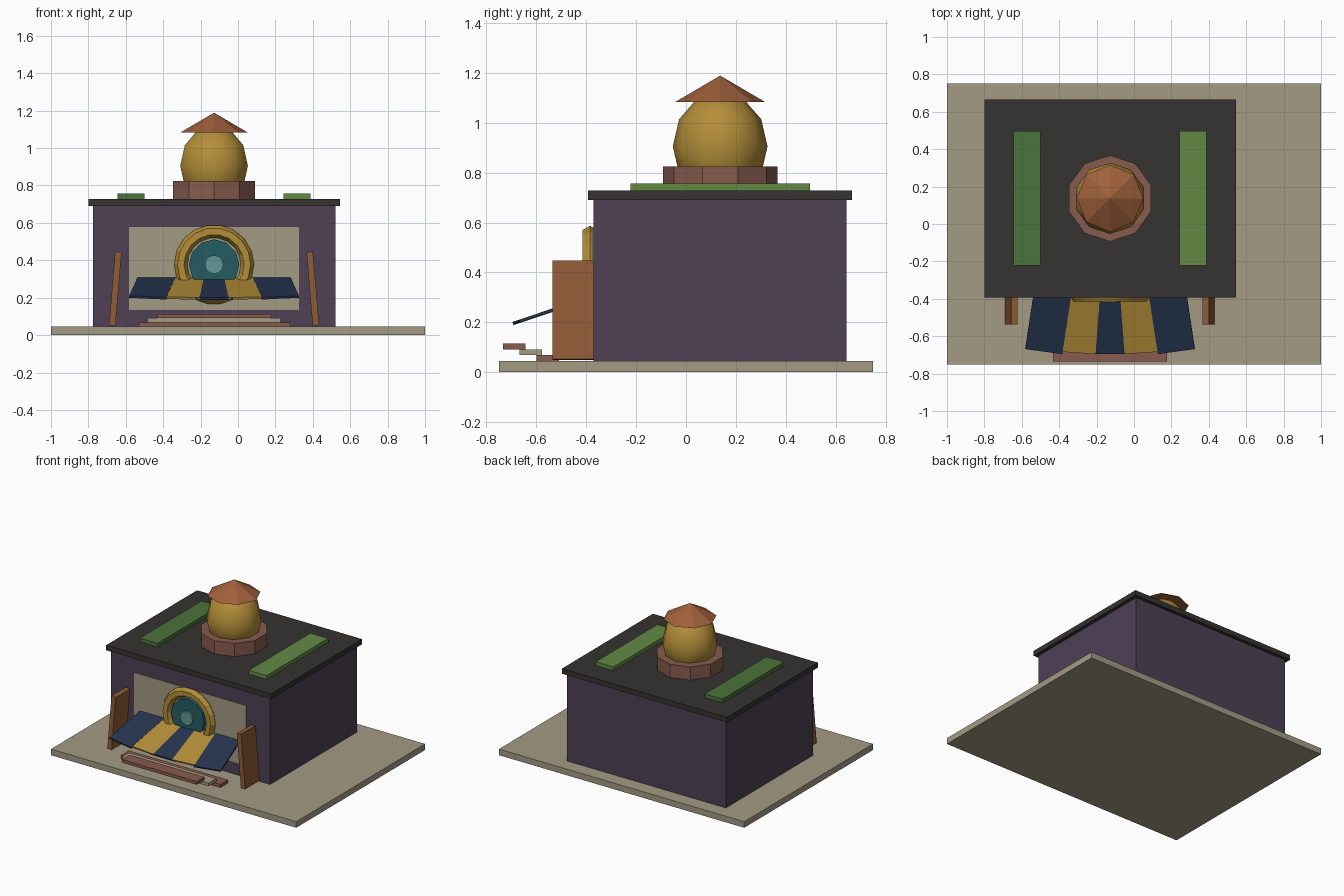
import bpy
from math import radians, pi
from mathutils import Matrix, Vector

if "Cube" in bpy.data.objects:
    bpy.data.objects.remove(bpy.data.objects["Cube"])

CX, CY = -0.128, 0.137   # centre of the building
ROS_Z = 0.377            # centre height of the round window


def mat(name, hexcol):
    m = bpy.data.materials.new(name)
    rgb = [int(hexcol[i:i + 2], 16) / 255 for i in (0, 2, 4)]
    m.diffuse_color = [c / 12.92 if c < 0.04 else ((c + 0.055) / 1.055) ** 2.4 for c in rgb] + [1]
    m.use_nodes = True
    m.node_tree.nodes["Principled BSDF"].inputs["Base Color"].default_value = m.diffuse_color
    return m


STONE = mat("stone", "A39B84")
PLUM = mat("plum", "4E4055")
SLATE = mat("slate", "353331")
LEAF = mat("leaf", "638A45")
DARK_LEAF = mat("dark_leaf", "4A743B")
BRICK = mat("brick", "875B4E")
GOLD = mat("gold", "B38E38")
COPPER = mat("copper", "A0603C")
TEAL = mat("teal", "245C62")
GLASS = mat("glass", "629799")
NAVY = mat("navy", "25344F")
WOOD = mat("wood", "915B36")


def finish(name, m):
    ob = bpy.context.object
    ob.name = name
    ob.data.materials.append(m)
    return ob


def box(name, m, x, y, z):
    """Box from (min, max) ranges."""
    bpy.ops.mesh.primitive_cube_add(size=1)
    ob = finish(name, m)
    size = Vector([r[1] - r[0] for r in (x, y, z)])
    mid = Vector([(r[0] + r[1]) / 2 for r in (x, y, z)])
    ob.data.transform(Matrix.Diagonal((*size, 1)))
    ob.location = mid
    return ob


def disc(name, m, r, y0, y1, sides):
    """Round plate facing the front, centred on the window."""
    bpy.ops.mesh.primitive_cylinder_add(vertices=sides, radius=r, depth=y1 - y0,
                                        location=(CX, (y0 + y1) / 2, ROS_Z),
                                        rotation=(pi / 2, 0, 0))
    return finish(name, m)


# ground slab, walls, roof
box("ground_slab", STONE, (-1, 1), (-0.75, 0.75), (0, 0.045))
box("walls", PLUM, (-0.775, 0.52), (-0.37, 0.643), (0.045, 0.69))
box("roof_slab", SLATE, (-0.80, 0.545), (-0.392, 0.666), (0.69, 0.728))

# planted strips on the roof
box("roof_planter_left", DARK_LEAF, (-0.645, -0.50), (-0.222, 0.497), (0.728, 0.756))
box("roof_planter_right", LEAF, (0.243, 0.388), (-0.222, 0.497), (0.728, 0.756))

# roof turret: drum, dome, conical cap
bpy.ops.mesh.primitive_cylinder_add(vertices=10, radius=0.23, depth=0.097, location=(CX, CY, 0.7765))
finish("turret_drum", BRICK)
bpy.ops.mesh.primitive_uv_sphere_add(segments=10, ring_count=6, radius=0.19, location=(CX, CY, 0.905))
dome = finish("turret_dome", GOLD)
dome.data.transform(Matrix.Diagonal((1, 1, 1.15, 1)))
bpy.ops.object.shade_smooth_by_angle(angle=radians(40))
bpy.ops.mesh.primitive_cone_add(vertices=8, radius1=0.179, depth=0.105, location=(CX, CY, 1.1365))
finish("turret_cap", COPPER)

# facade panel with the round window
box("facade_panel", STONE, (-0.583, 0.327), (-0.376, -0.366), (0.135, 0.577))
bpy.ops.mesh.primitive_torus_add(major_radius=0.178, minor_radius=0.035, major_segments=18,
                                 minor_segments=6, location=(CX, -0.385, ROS_Z),
                                 rotation=(pi / 2, 0, 0))
finish("window_ring", GOLD)
disc("window_pane", TEAL, 0.135, -0.405, -0.37, 12)
disc("window_centre", GLASS, 0.05, -0.42, -0.40, 12)

# fanned awning of five tilted stripes
tilt = Matrix.Rotation(radians(18.5), 4, 'X')
for i in range(-2, 3):
    stripe = box(f"awning_stripe_{i + 3}", GOLD if i % 2 else NAVY,
                 (-0.1, 0.1), (-0.172, 0.172), (-0.006, 0.006))
    stripe.matrix_world = (Matrix.Translation((CX, -0.527, 0.25)) @ tilt
                           @ Matrix.Translation((i * 0.165, 0.006 * abs(i) - 0.003, 0.0008 * abs(i)))
                           @ Matrix.Rotation(radians(4.1 * i), 4, 'Z'))

# leaning side screens
for side, label in ((-1, "left"), (1, "right")):
    screen = box(f"side_screen_{label}", WOOD, (-0.0175, 0.0175), (-0.536, -0.368), (-0.198, 0.198))
    screen.location.x = CX + side * 0.528
    screen.location.z = 0.248
    screen.rotation_euler.y = radians(-4.8 * side)

# three entrance steps
for i in range(3):
    half = 0.405 - 0.05 * i
    y = -0.6 - 0.067 * i
    z = 0.045 + 0.023 * i
    box(f"step_{i + 1}", STONE if i == 1 else BRICK, (CX - half, CX + half), (y, y + 0.09), (z, z + 0.023))
